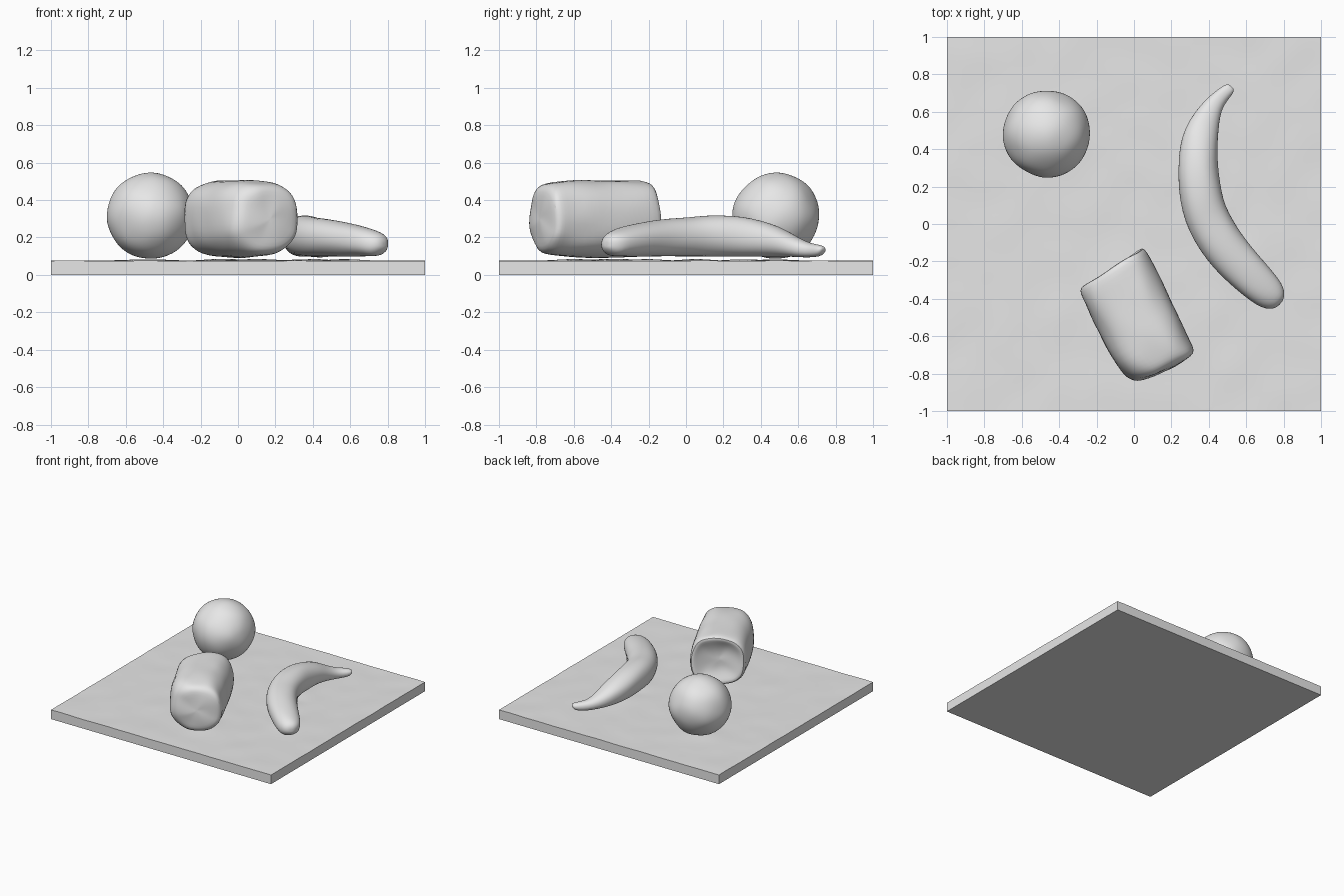
import bpy, bmesh, math
from mathutils import Vector, noise

if "Cube" in bpy.data.objects:
    bpy.data.objects.remove(bpy.data.objects["Cube"])

grey = bpy.data.materials.new("plain grey")
grey.diffuse_color = (0.8, 0.8, 0.8, 1)
grey.use_nodes = True
grey.node_tree.nodes["Principled BSDF"].inputs["Base Color"].default_value = grey.diffuse_color


def finish(name, bm, angle, subdiv=0):
    """Turn a bmesh into a smooth shaded object."""
    bmesh.ops.recalc_face_normals(bm, faces=bm.faces)
    me = bpy.data.meshes.new(name)
    bm.to_mesh(me)
    bm.free()
    me.materials.append(grey)
    ob = bpy.data.objects.new(name, me)
    bpy.context.collection.objects.link(ob)
    if subdiv:
        ob.modifiers.new("smooth", 'SUBSURF').levels = subdiv
        ob.modifiers["smooth"].render_levels = subdiv
    bpy.ops.object.select_all(action='DESELECT')
    ob.select_set(True)
    bpy.context.view_layer.objects.active = ob
    bpy.ops.object.shade_smooth_by_angle(angle=math.radians(angle))
    return ob


def roughen(bm, amount, freq):
    """Uneven, hand-shaped surface."""
    for v in bm.verts:
        v.co += noise.noise_vector(v.co * freq) * amount


def loft(bm, rings, power, n=28):
    """Skin rounded sections; ring = centre, half-width vector, half height."""
    loops = []
    for c, side, h in rings:
        loop = []
        for i in range(n):
            a = 2 * math.pi * i / n
            ca, sa = math.cos(a), math.sin(a)
            u = math.copysign(abs(ca) ** (2 / power), ca)
            w = math.copysign(abs(sa) ** (2 / power), sa)
            loop.append(bm.verts.new(c + side * u + Vector((0, 0, h * w))))
        loops.append(loop)
    for a, b in zip(loops, loops[1:]):
        for i in range(n):
            j = (i + 1) % n
            bm.faces.new((a[i], a[j], b[j], b[i]))
    for loop, ring in ((loops[0], rings[0]), (loops[-1], rings[-1])):
        tip = bm.verts.new(ring[0])
        for i in range(n):
            bm.faces.new((loop[i], loop[(i + 1) % n], tip))


# Square board with faint swellings under the food
bm = bmesh.new()
bmesh.ops.create_grid(bm, x_segments=80, y_segments=80, size=1)
mounds = [(-0.47, 0.48, 0.17), (-0.06, -0.38, 0.2), (0.1, -0.6, 0.2),
          (0.35, 0.3, 0.14), (0.4, 0.05, 0.14), (0.58, -0.22, 0.14)]
for v in bm.verts:
    z = 0.075 + 0.003 * noise.noise(v.co * 5)
    lift = max(math.exp(-((v.co.x - x) ** 2 + (v.co.y - y) ** 2) / (r * r) * 1.5)
               for x, y, r in mounds)
    v.co.z = z + 0.009 * lift
border = [e for e in bm.edges if e.is_boundary]
ext = bmesh.ops.extrude_edge_only(bm, edges=border)["geom"]
for v in [g for g in ext if isinstance(g, bmesh.types.BMVert)]:
    v.co.z = 0
bmesh.ops.holes_fill(bm, edges=[g for g in ext if isinstance(g, bmesh.types.BMEdge)
                                and g.is_boundary])
finish("board", bm, 40)

# Round fruit, flattened where it rests
bm = bmesh.new()
bmesh.ops.create_icosphere(bm, subdivisions=5, radius=0.232)
bmesh.ops.translate(bm, verts=bm.verts, vec=(-0.468, 0.482, 0.315))
roughen(bm, 0.007, 7)
for v in bm.verts:
    v.co.z = max(v.co.z, 0.087)
finish("round_fruit", bm, 60)

# Loaf: fat roll with a hollow back end and one rounded front corner
along, across = Vector((0.43, -0.90, 0)), Vector((0.90, 0.43, 0))
profile = [(0.205, 0.15), (0.20, 0.4), (0.185, 0.65), (0.165, 0.82), (0.16, 0.92),
           (0.185, 0.99), (0.25, 1.0), (0.35, 1.01), (0.45, 1.0), (0.55, 1.0),
           (0.64, 0.98), (0.70, 0.95), (0.74, 0.90), (0.767, 0.80),
           (0.775, 0.6), (0.78, 0.35), (0.78, 0.12)]
rings = []
for s, k in profile:
    shift = 0.21 * (1 - max(k, 0.85)) if s > 0.5 else 0
    c = along * s + across * (shift - 0.21) + Vector((0, 0, 0.30))
    rings.append((c, across * 0.212 * k, 0.207 * k))
bm = bmesh.new()
loft(bm, rings, 2.6)
for v in bm.verts:
    # the back end leans so its left side sits further forward
    s, u = v.co.dot(along), v.co.dot(across) + 0.21
    if s < 0.3:
        v.co -= along * u * 0.12
roughen(bm, 0.012, 9)
finish("loaf", bm, 60, 1)

# Long curved fruit from stem to rounded tip: x, y, half width, top height
path = [(0.520, 0.738, 0.018, 0.145), (0.508, 0.725, 0.032, 0.158),
        (0.465, 0.685, 0.040, 0.165), (0.425, 0.635, 0.050, 0.180),
        (0.390, 0.570, 0.072, 0.215), (0.360, 0.490, 0.092, 0.262),
        (0.345, 0.400, 0.101, 0.292), (0.343, 0.300, 0.107, 0.312),
        (0.350, 0.200, 0.112, 0.320), (0.365, 0.100, 0.116, 0.318),
        (0.400, 0.010, 0.117, 0.308), (0.450, -0.080, 0.117, 0.302),
        (0.515, -0.165, 0.114, 0.292), (0.590, -0.245, 0.110, 0.280),
        (0.660, -0.315, 0.102, 0.262), (0.715, -0.365, 0.091, 0.242),
        (0.750, -0.395, 0.076, 0.228), (0.775, -0.416, 0.050, 0.210),
        (0.783, -0.424, 0.020, 0.185)]
rings = []
for i, (x, y, w, top) in enumerate(path):
    a, b = path[max(i - 1, 0)], path[min(i + 1, len(path) - 1)]
    t = Vector((b[0] - a[0], b[1] - a[1], 0)).normalized()
    low = 0.097 + (0.03 if i in (0, len(path) - 2) else 0) \
        + (0.05 if i == len(path) - 1 else 0)
    rings.append((Vector((x, y, (top + low) / 2)),
                  Vector((-t.y, t.x, 0)) * w, (top - low) / 2))
bm = bmesh.new()
loft(bm, rings, 2.2, 24)
roughen(bm, 0.006, 10)
finish("curved_fruit", bm, 60, 1)
